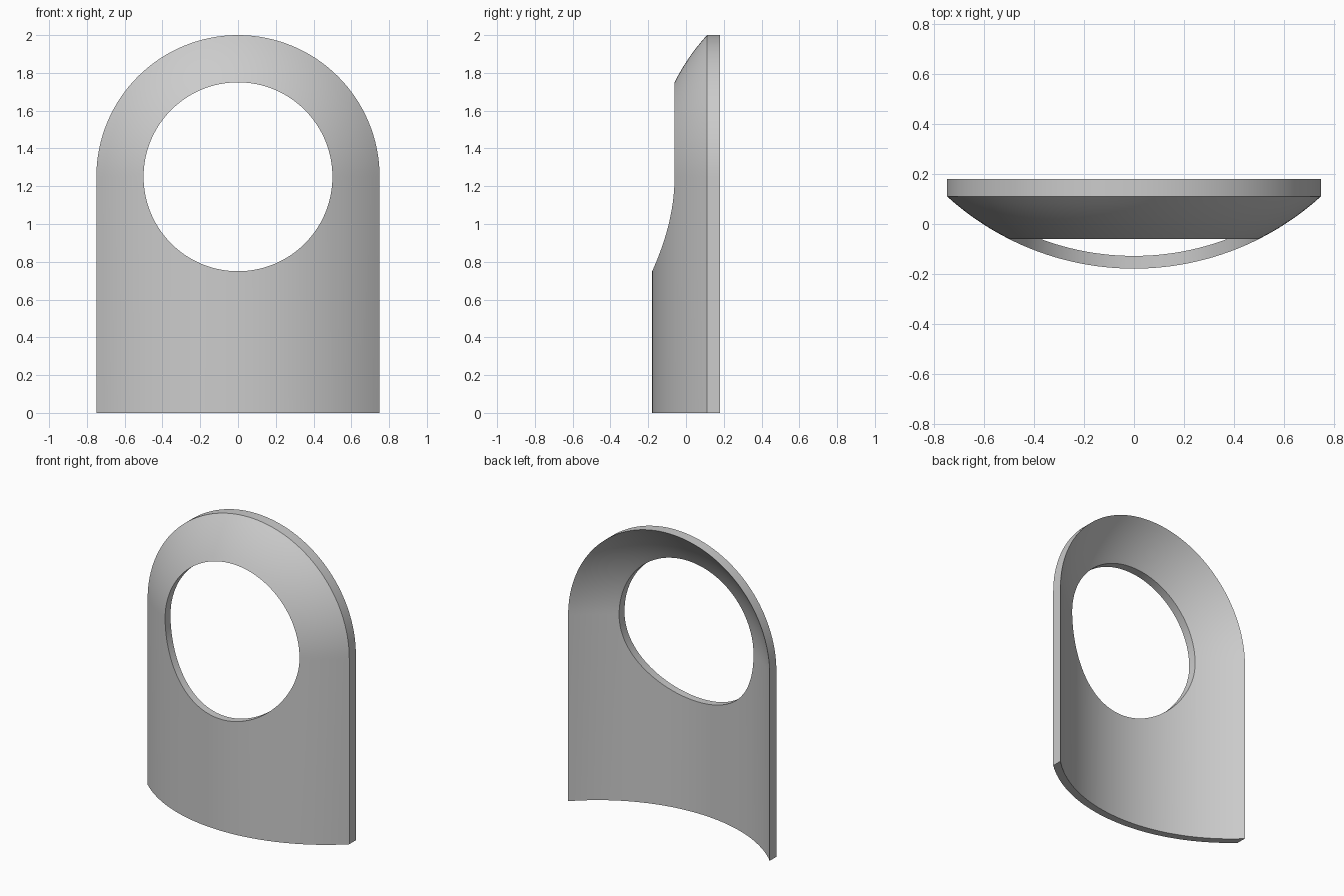
import bpy
import bmesh
from math import sin, cos, pi, hypot, sqrt, radians

cube = bpy.data.objects.get("Cube")
if cube:
    bpy.data.objects.remove(cube, do_unlink=True)

HALF_WIDTH, HOLE, ARCH_Z = 0.75, 0.5, 1.25
CENTRE_Y, OUTER_R, INNER_R = 0.936, 1.115, 1.064
RINGS, STEPS = 8, 64


def bow(co, radius):
    """Depth of the curved wall: bowed in x below, turned round the arch above."""
    r = hypot(co.x, max(co.z - ARCH_Z, 0))
    return CENTRE_Y - sqrt(radius ** 2 - r ** 2)


def quad(bm, *points):
    bm.faces.new([bm.verts.new((x, 0, z)) for x, z in points])


bm = bmesh.new()
radii = [HOLE + (HALF_WIDTH - HOLE) * i / RINGS for i in range(RINGS + 1)]
angles = [pi * i / STEPS for i in range(STEPS + 1)]

# Arch: half ring above the springing line
for a, b in zip(angles, angles[1:]):
    for r, s in zip(radii, radii[1:]):
        quad(bm, *[(d * cos(t), ARCH_Z + d * sin(t))
                   for d, t in ((r, a), (s, a), (s, b), (r, b))])

# Lower wall: upright strips, those in the middle ending at the round hole
strips = [(-r, ARCH_Z) for r in reversed(radii)]
strips += [(-HOLE * cos(t), ARCH_Z - HOLE * sin(t)) for t in angles[1:-1]]
strips += [(r, ARCH_Z) for r in radii]
for (x, top), (x2, top2) in zip(strips, strips[1:]):
    quad(bm, (x, 0), (x2, 0), (x2, top2), (x, top))
bmesh.ops.remove_doubles(bm, verts=bm.verts[:], dist=0.0001)

# Thickness: bow the front sheet, then extrude it to the inner curve
front = bm.verts[:]
result = bmesh.ops.extrude_face_region(bm, geom=bm.faces[:], use_keep_orig=True)
back = [v for v in result["geom"] if isinstance(v, bmesh.types.BMVert)]
for verts, radius in ((front, OUTER_R), (back, INNER_R)):
    for v in verts:
        v.co.y = bow(v.co, radius)
bmesh.ops.recalc_face_normals(bm, faces=bm.faces[:])

mesh = bpy.data.meshes.new("arched_panel")
bm.to_mesh(mesh)
bm.free()
panel = bpy.data.objects.new("arched_panel", mesh)
bpy.context.collection.objects.link(panel)

# Plain grey finish
grey = bpy.data.materials.new("plain_grey")
grey.use_nodes = True
colour = (0.6, 0.6, 0.6, 1)
grey.diffuse_color = colour
grey.node_tree.nodes["Principled BSDF"].inputs["Base Color"].default_value = colour
mesh.materials.append(grey)

bpy.context.view_layer.objects.active = panel
panel.select_set(True)
bpy.ops.object.shade_smooth_by_angle(angle=radians(30))
